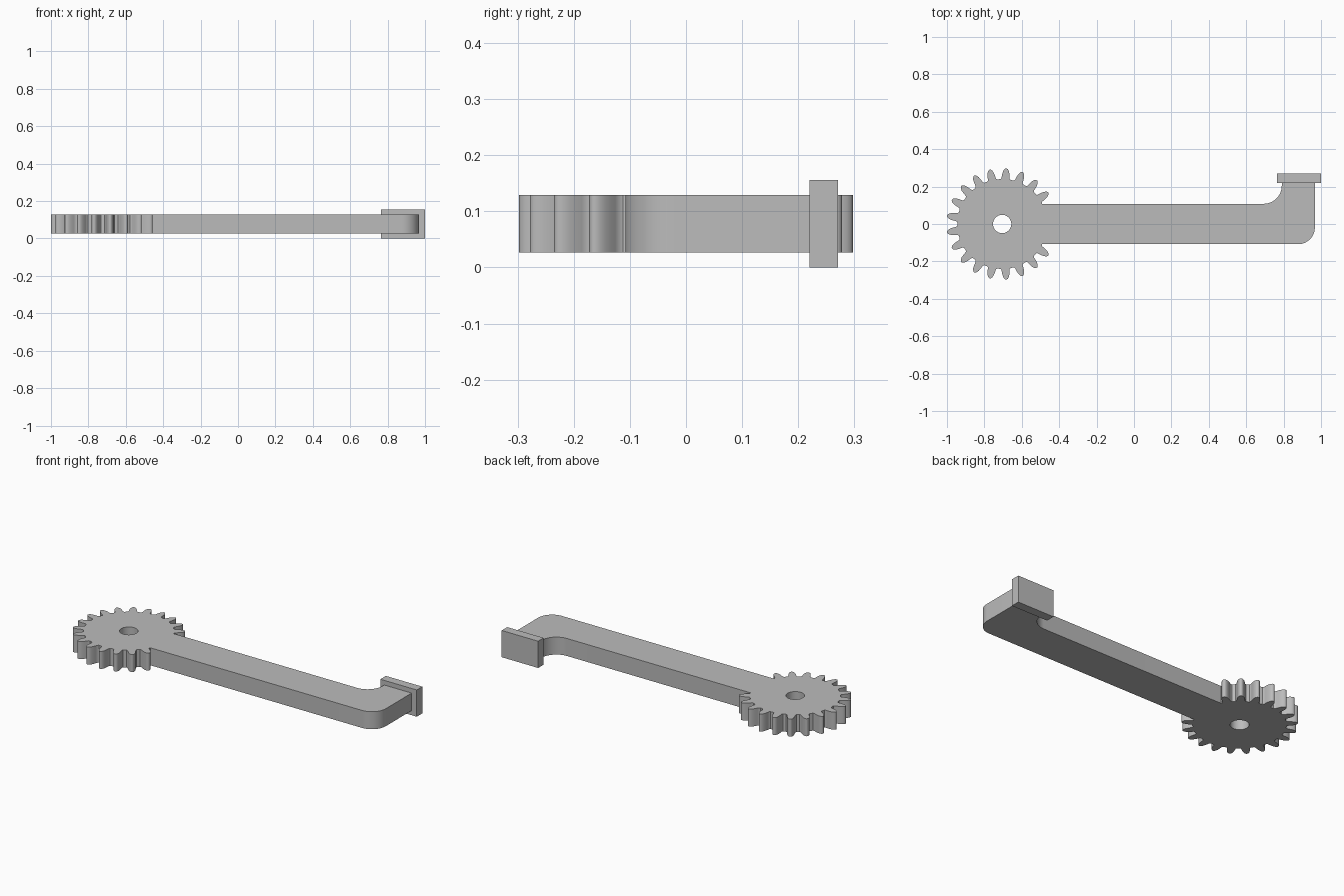
import bpy
import bmesh
from math import sin, cos, pi, radians, asin, sqrt

if "Cube" in bpy.data.objects:
    bpy.data.objects.remove(bpy.data.objects["Cube"], do_unlink=True)

# Single plain grey
grey = bpy.data.materials.new("plain grey")
grey.use_nodes = True
grey.diffuse_color = (0.5, 0.5, 0.5, 1)
grey.node_tree.nodes["Principled BSDF"].inputs["Base Color"].default_value = (0.5, 0.5, 0.5, 1)


def arc(cx, cy, r, start, end, steps):
    """Points on an arc, angles in degrees."""
    angles = [radians(start + (end - start) * i / steps) for i in range(steps + 1)]
    return [(cx + r * cos(a), cy + r * sin(a)) for a in angles]


def extrude_outline(name, loops, z0, z1):
    """Filled prism from closed outlines; extra loops become holes."""
    curve = bpy.data.curves.new(name, "CURVE")
    curve.dimensions = "2D"
    curve.fill_mode = "BOTH"
    curve.extrude = (z1 - z0) / 2
    for loop in loops:
        spline = curve.splines.new("POLY")
        spline.points.add(len(loop) - 1)
        for point, (x, y) in zip(spline.points, loop):
            point.co = (x, y, 0, 1)
        spline.use_cyclic_u = True
    obj = bpy.data.objects.new(name, curve)
    bpy.context.collection.objects.link(obj)
    obj.location.z = (z0 + z1) / 2
    bpy.ops.object.select_all(action="DESELECT")
    obj.select_set(True)
    bpy.context.view_layer.objects.active = obj
    bpy.ops.object.convert(target="MESH")
    obj = bpy.context.object
    # Weld caps to the walls
    bm = bmesh.new()
    bm.from_mesh(obj.data)
    bmesh.ops.remove_doubles(bm, verts=bm.verts, dist=0.0001)
    bmesh.ops.recalc_face_normals(bm, faces=bm.faces)
    bm.to_mesh(obj.data)
    bm.free()
    obj.data.materials.clear()
    obj.data.materials.append(grey)
    bpy.ops.object.shade_smooth_by_angle(angle=radians(35))
    return obj


LOW, HIGH = 0.027, 0.129
GEAR_X, ROOT, TEETH = -0.705, 0.24, 21
ARM = 0.108
PITCH = 360 / TEETH

# Gear: rounded teeth all round except where the arm joins on a flat chord
flank = [(ROOT, 6.4), (0.245, 5.2), (0.255, 4.7), (0.267, 4.2),
         (0.28, 3.4), (0.289, 2.5), (0.295, 1.5), (0.298, 0.5)]
profile = [(r, -a) for r, a in flank] + [(r, a) for r, a in reversed(flank)]
join = asin(ARM / ROOT)
join_x = GEAR_X + sqrt(ROOT ** 2 - ARM ** 2)
outline = [(join_x, ARM)]
for tooth in range(2, TEETH - 1):
    for r, offset in profile:
        a = radians(tooth * PITCH + offset)
        outline.append((GEAR_X + r * cos(a), r * sin(a)))
outline.append((join_x, -ARM))
extrude_outline("gear", [outline, arc(GEAR_X, 0, 0.049, 0, 352.5, 47)], LOW, HIGH)

# Arm with a rounded elbow turning to the back
INNER, OUTER, END = 0.79, 0.967, 0.22
arm = [(join_x, -ARM)]
arm += arc(OUTER - 0.09, -ARM + 0.09, 0.09, -90, 0, 16)
arm += [(OUTER, END), (INNER, END)]
arm += arc(INNER - 0.097, ARM + 0.097, 0.097, 0, -90, 16)
arm += [(join_x, ARM)]
extrude_outline("arm", [arm], LOW, HIGH)

# End plate
plate = [(0.765, END), (1.0, END), (1.0, 0.271), (0.765, 0.271)]
extrude_outline("end_plate", [plate], 0, 0.156)
